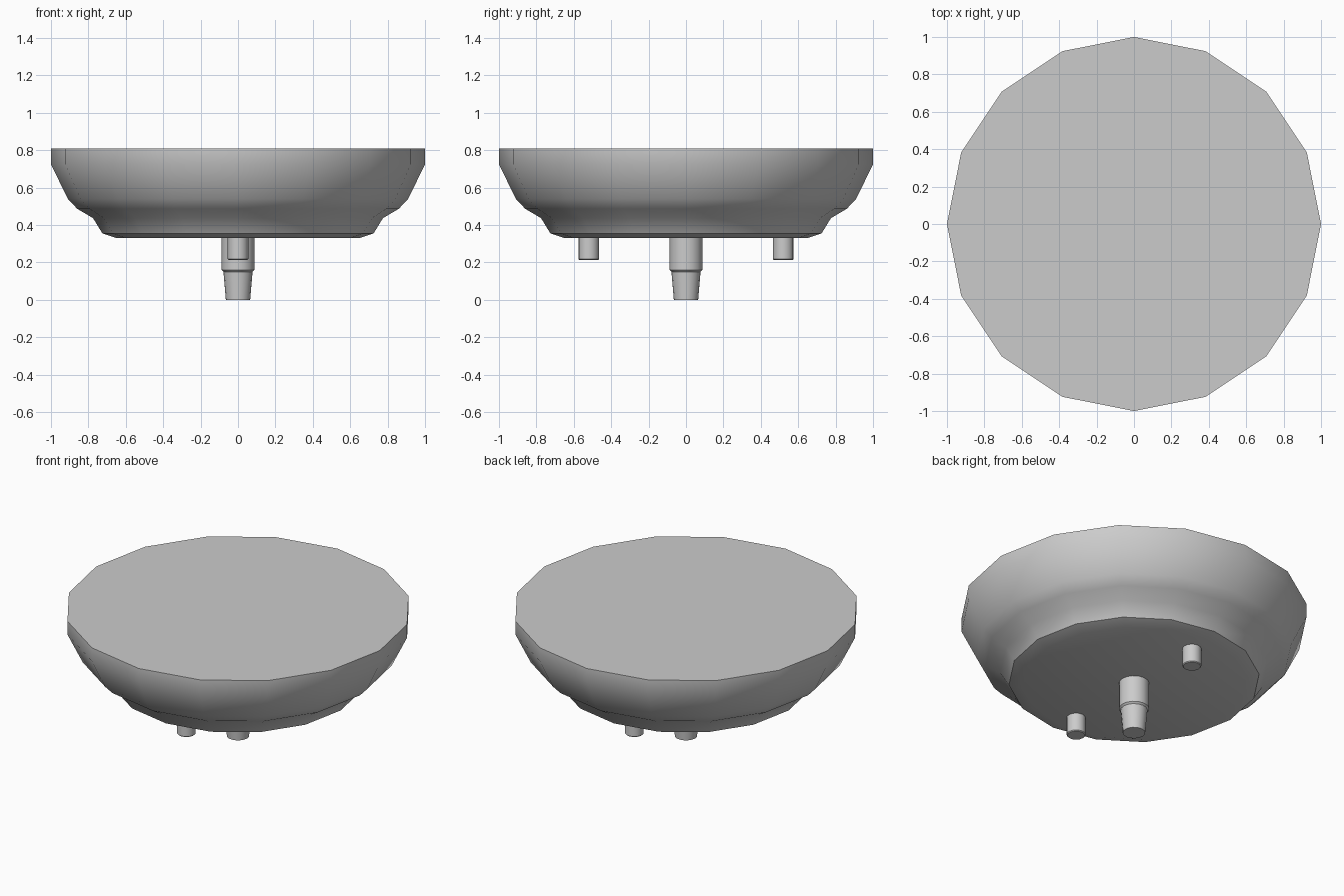
import bpy, bmesh, math

if "Cube" in bpy.data.objects:
    bpy.data.objects.remove(bpy.data.objects["Cube"])


def lathe(name, profile, sides, loc=(0, 0, 0), angle=35):
    """Revolve (radius, z) points, bottom to top, with flat end caps."""
    bm = bmesh.new()
    rings = []
    for r, z in profile:
        rings.append([bm.verts.new((r * math.cos(2 * math.pi * i / sides),
                                    r * math.sin(2 * math.pi * i / sides), z))
                      for i in range(sides)])
    for a, b in zip(rings, rings[1:]):
        for i in range(sides):
            j = (i + 1) % sides
            bm.faces.new((a[i], a[j], b[j], b[i]))
    bm.faces.new(rings[0][::-1])
    bm.faces.new(rings[-1])
    mesh = bpy.data.meshes.new(name)
    bm.to_mesh(mesh)
    bm.free()
    obj = bpy.data.objects.new(name, mesh)
    bpy.context.collection.objects.link(obj)
    obj.location = loc
    bpy.ops.object.select_all(action='DESELECT')
    obj.select_set(True)
    bpy.context.view_layer.objects.active = obj
    bpy.ops.object.shade_smooth_by_angle(angle=math.radians(angle))
    return obj


# Dish-shaped body with a stepped underside and flat top
lathe("cap_body", [(0.65, 0.33), (0.725, 0.355), (0.775, 0.437), (0.86, 0.487),
                   (0.91, 0.54), (1.0, 0.725), (1.0, 0.81)], 16, angle=40)

# Central stem, stepped and tapered towards the bottom
lathe("centre_stem", [(0.065, 0.0), (0.078, 0.15), (0.088, 0.16), (0.088, 0.34)], 16)

# Two locating pegs, front and back
for label, y in (("front", -0.52), ("back", 0.52)):
    lathe(label + "_peg", [(0.05, 0.213), (0.055, 0.218), (0.055, 0.34)], 16, (0, y, 0))
